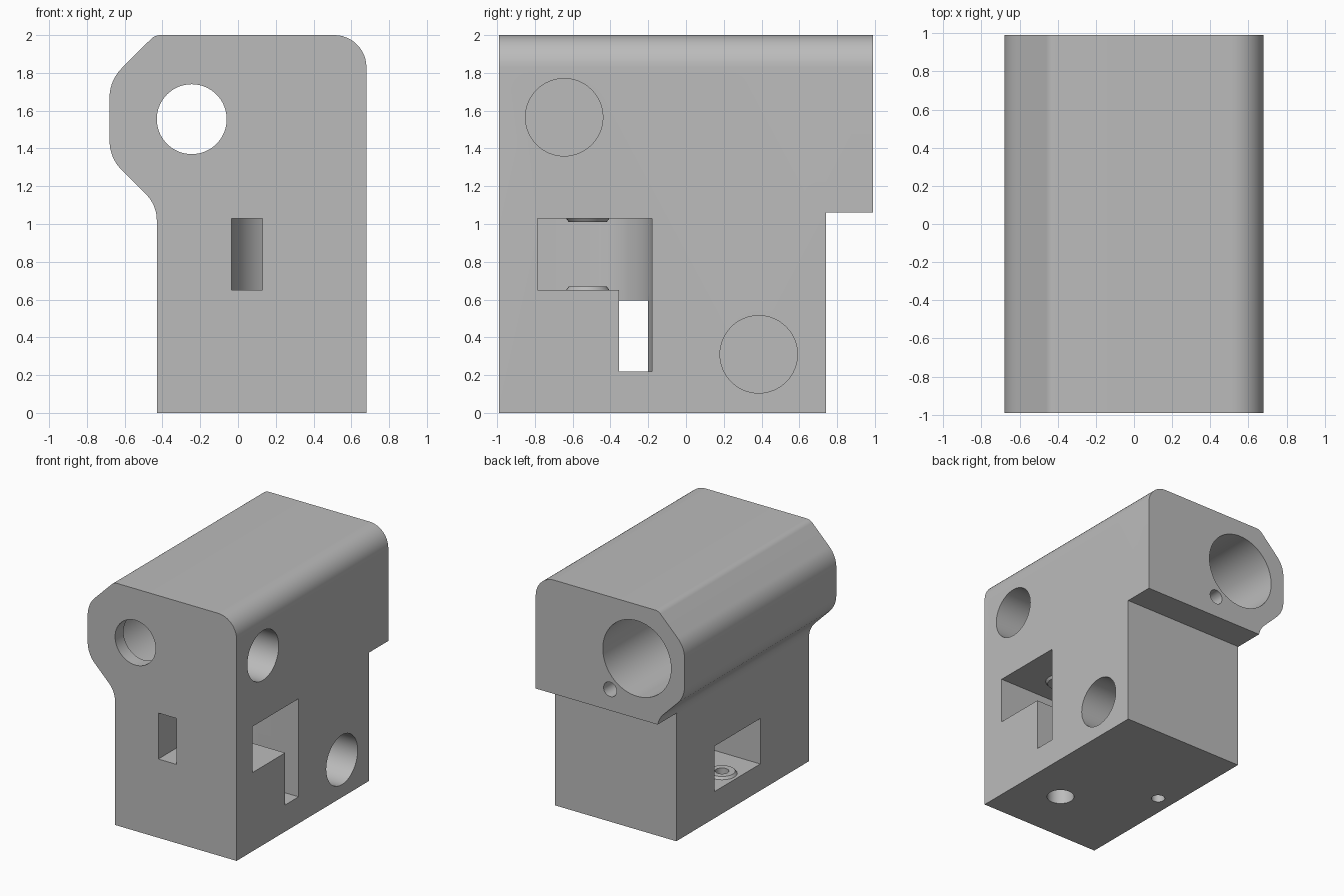
import bpy, bmesh, math
from mathutils import Vector

cube = bpy.data.objects.get("Cube")
if cube:
    bpy.data.objects.remove(cube, do_unlink=True)

grey = bpy.data.materials.new("plain_grey")
grey.use_nodes = True
COLOUR = (0.5, 0.5, 0.5, 1)
grey.diffuse_color = COLOUR
grey.node_tree.nodes["Principled BSDF"].inputs["Base Color"].default_value = COLOUR

# Maps (u, v, depth) to xyz for an extrusion along each axis
FRAMES = {
    "x": lambda u, v, d: (d, u, v),
    "y": lambda u, v, d: (u, d, v),
    "z": lambda u, v, d: (u, v, d),
}


def finish(name, bm):
    bmesh.ops.recalc_face_normals(bm, faces=bm.faces)
    mesh = bpy.data.meshes.new(name)
    bm.to_mesh(mesh)
    bm.free()
    mesh.materials.append(grey)
    obj = bpy.data.objects.new(name, mesh)
    bpy.context.scene.collection.objects.link(obj)
    return obj


def prism(name, outline, axis, start, end):
    """Extrude a 2D outline along an axis."""
    bm = bmesh.new()
    place = FRAMES[axis]
    low = [bm.verts.new(place(u, v, start)) for u, v in outline]
    high = [bm.verts.new(place(u, v, end)) for u, v in outline]
    bm.faces.new(low)
    bm.faces.new(high)
    n = len(outline)
    for i in range(n):
        j = (i + 1) % n
        bm.faces.new((low[i], low[j], high[j], high[i]))
    return finish(name, bm)


def arc(cu, cv, r, a, b, steps):
    angles = [math.radians(a + (b - a) * i / steps) for i in range(steps + 1)]
    return [(cu + r * math.cos(t), cv + r * math.sin(t)) for t in angles]


def circle(cu, cv, r, sides=64):
    return arc(cu, cv, r, 0, 360, sides)[:-1]


def rect(u0, u1, v0, v1):
    return [(u0, v0), (u1, v0), (u1, v1), (u0, v1)]


def rounded(corners, steps=12):
    """Fillet each corner (u, v, tangent length) with a true arc."""
    out = []
    for i, (u, v, t) in enumerate(corners):
        p = Vector((u, v))
        if t == 0:
            out.append((u, v))
            continue
        a = (Vector(corners[i - 1][:2]) - p).normalized()
        b = (Vector(corners[(i + 1) % len(corners)][:2]) - p).normalized()
        half = a.angle(b) / 2
        r = t * math.tan(half)
        centre = p + (a + b).normalized() * (t / math.cos(half))
        s, e = p + a * t - centre, p + b * t - centre
        sweep = s.angle(e)
        for k in range(steps + 1):
            f = k / steps
            d = (s * math.sin((1 - f) * sweep) + e * math.sin(f * sweep)) / math.sin(sweep)
            out.append(tuple(centre + d.normalized() * r))
    return out


# Main body: side-bulged profile run front to back
profile = rounded([
    (-0.43, 0, 0), (0.68, 0, 0), (0.68, 2, 0.17), (-0.44, 2, 0.03),
    (-0.68, 1.76, 0.09), (-0.68, 1.35, 0.09), (-0.43, 1.10, 0.08),
])
body = prism("block_body", profile, "y", -0.99, 0.99)

# Roller centres in plan
RX, RY = 0.307, -0.52
LX, LY = -0.29, -0.055

cutters = [
    # Step under the rear overhang
    prism("rear_step", rect(-1, 1, -0.5, 1.06), "y", 0.74, 1.5),
    # Stepped main bore and small rear hole
    prism("front_bore", circle(-0.245, 1.555, 0.185), "y", -1.2, -0.5),
    prism("rear_bore", circle(-0.245, 1.555, 0.312), "y", -0.88, 1.2),
    prism("rear_pin_hole", circle(0, 1.235, 0.06, 32), "y", 0.4, 1.2),
    # Blind round holes in the flat side
    prism("upper_side_hole", circle(-0.645, 1.565, 0.205), "x", 0.18, 1),
    prism("lower_side_hole", circle(0.385, 0.31, 0.205), "x", 0.18, 1),
    # Right roller pocket, its lower leg and the front slot
    prism("right_pocket", rounded([
        (-0.035, -0.785, 0), (0.9, -0.785, 0), (0.9, -0.18, 0), (-0.035, -0.18, 0.34),
    ]), "z", 0.65, 1.03),
    prism("right_leg", [(0.9, -0.355), (0.9, -0.18)] + arc(RX, RY, 0.34, 90, 151, 12),
          "z", 0.22, 0.8),
    prism("front_slot", rect(-0.035, 0.13, 0.65, 1.03), "y", -1.2, -0.7),
    # Left roller pocket and the channel joining the two pockets
    prism("left_pocket", [(-0.7, LY + 0.3), (-0.7, LY - 0.3)] + arc(LX, LY, 0.3, -90, 90, 32),
          "z", 0.22, 0.595),
    prism("joining_channel", rect(-0.3, 0.25, -0.355, -0.2), "z", 0.22, 0.595),
    # Screw holes from below
    prism("large_screw_recess", circle(RX, RY, 0.105, 32), "z", -0.2, 0.4),
    prism("large_screw_hole", circle(RX, RY, 0.06, 32), "z", 0.3, 1.25),
    prism("small_screw_hole", circle(LX, LY, 0.052, 32), "z", -0.2, 0.85),
]

bpy.context.view_layer.objects.active = body
for cutter in cutters:
    cutter.hide_render = True
    mod = body.modifiers.new(cutter.name, "BOOLEAN")
    mod.operation = "DIFFERENCE"
    mod.solver = "EXACT"
    mod.object = cutter
    bpy.ops.object.modifier_apply(modifier=mod.name)
for cutter in cutters:
    bpy.data.objects.remove(cutter, do_unlink=True)


def boss(name, x, y, z, direction, hole):
    """Tapered spacer ring standing on a pocket floor or ceiling."""
    section = [(hole, 0), (0.115, 0), (0.1, 0.02), (hole, 0.02)]
    bm = bmesh.new()
    n = 32
    rings = []
    for i in range(n):
        t = math.tau * i / n
        rings.append([bm.verts.new((x + r * math.cos(t), y + r * math.sin(t), z + h * direction))
                      for r, h in section])
    for i in range(n):
        a, b = rings[i], rings[(i + 1) % n]
        for k in range(4):
            m = (k + 1) % 4
            bm.faces.new((a[k], b[k], b[m], a[m]))
    return finish(name, bm)


# Spacer rings around the roller screws
parts = [
    body,
    boss("right_floor_ring", RX, RY, 0.65, 1, 0.06),
    boss("right_ceiling_ring", RX, RY, 1.03, -1, 0.06),
    boss("left_floor_ring", LX, LY, 0.22, 1, 0.052),
    boss("left_ceiling_ring", LX, LY, 0.595, -1, 0.052),
]

bpy.ops.object.select_all(action="DESELECT")
for obj in parts:
    obj.select_set(True)
bpy.context.view_layer.objects.active = body
bpy.ops.object.shade_smooth_by_angle(angle=math.radians(30))
